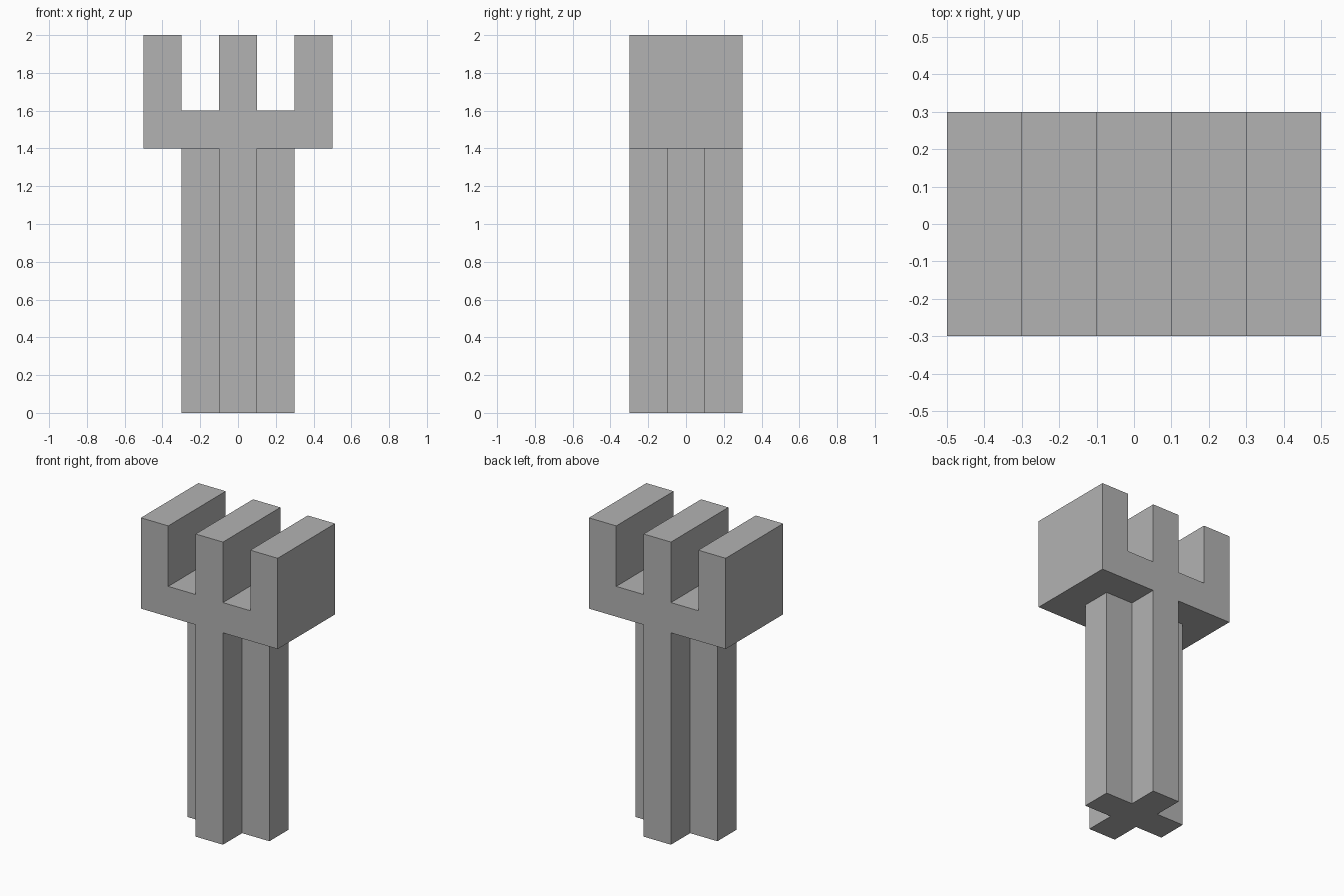
import bpy
import bmesh
from mathutils import Vector

cube = bpy.data.objects.get("Cube")
if cube:
    bpy.data.objects.remove(cube, do_unlink=True)

grey = bpy.data.materials.new("plain grey")
grey.use_nodes = True
colour = (0.45, 0.45, 0.45, 1)
grey.diffuse_color = colour
grey.node_tree.nodes["Principled BSDF"].inputs["Base Color"].default_value = colour


def extrude_profile(name, points, half_depth):
    """Extrude an x-z outline symmetrically along y."""
    bm = bmesh.new()
    face = bm.faces.new([bm.verts.new((x, -half_depth, z)) for x, z in points])
    result = bmesh.ops.extrude_face_region(bm, geom=[face])
    moved = [g for g in result["geom"] if isinstance(g, bmesh.types.BMVert)]
    bmesh.ops.translate(bm, verts=moved, vec=Vector((0, 2 * half_depth, 0)))
    bmesh.ops.recalc_face_normals(bm, faces=bm.faces)
    mesh = bpy.data.meshes.new(name)
    bm.to_mesh(mesh)
    bm.free()
    mesh.materials.append(grey)
    obj = bpy.data.objects.new(name, mesh)
    bpy.context.collection.objects.link(obj)
    return obj


# Three-pronged head with the front-to-back web of the shaft
right_half = [(0.1, 0), (0.1, 1.4), (0.5, 1.4), (0.5, 2), (0.3, 2),
              (0.3, 1.6), (0.1, 1.6), (0.1, 2)]
outline = right_half + [(-x, z) for x, z in reversed(right_half)]
fork = extrude_profile("pronged_post", outline, 0.3)

# Side-to-side web that makes the shaft cross-shaped, reaching into the head
web = extrude_profile("shaft_cross_web",
                      [(-0.3, 0), (0.3, 0), (0.3, 1.5), (-0.3, 1.5)], 0.1)

# Join both into one clean solid
union = fork.modifiers.new("join web", 'BOOLEAN')
union.operation = 'UNION'
union.solver = 'EXACT'
union.object = web
bpy.context.view_layer.objects.active = fork
bpy.ops.object.modifier_apply(modifier=union.name)
bpy.data.objects.remove(web, do_unlink=True)

# Merge flat neighbouring faces
bm = bmesh.new()
bm.from_mesh(fork.data)
bmesh.ops.remove_doubles(bm, verts=bm.verts, dist=0.0001)
bmesh.ops.dissolve_limit(bm, angle_limit=0.01, verts=bm.verts, edges=bm.edges)
bm.to_mesh(fork.data)
bm.free()
